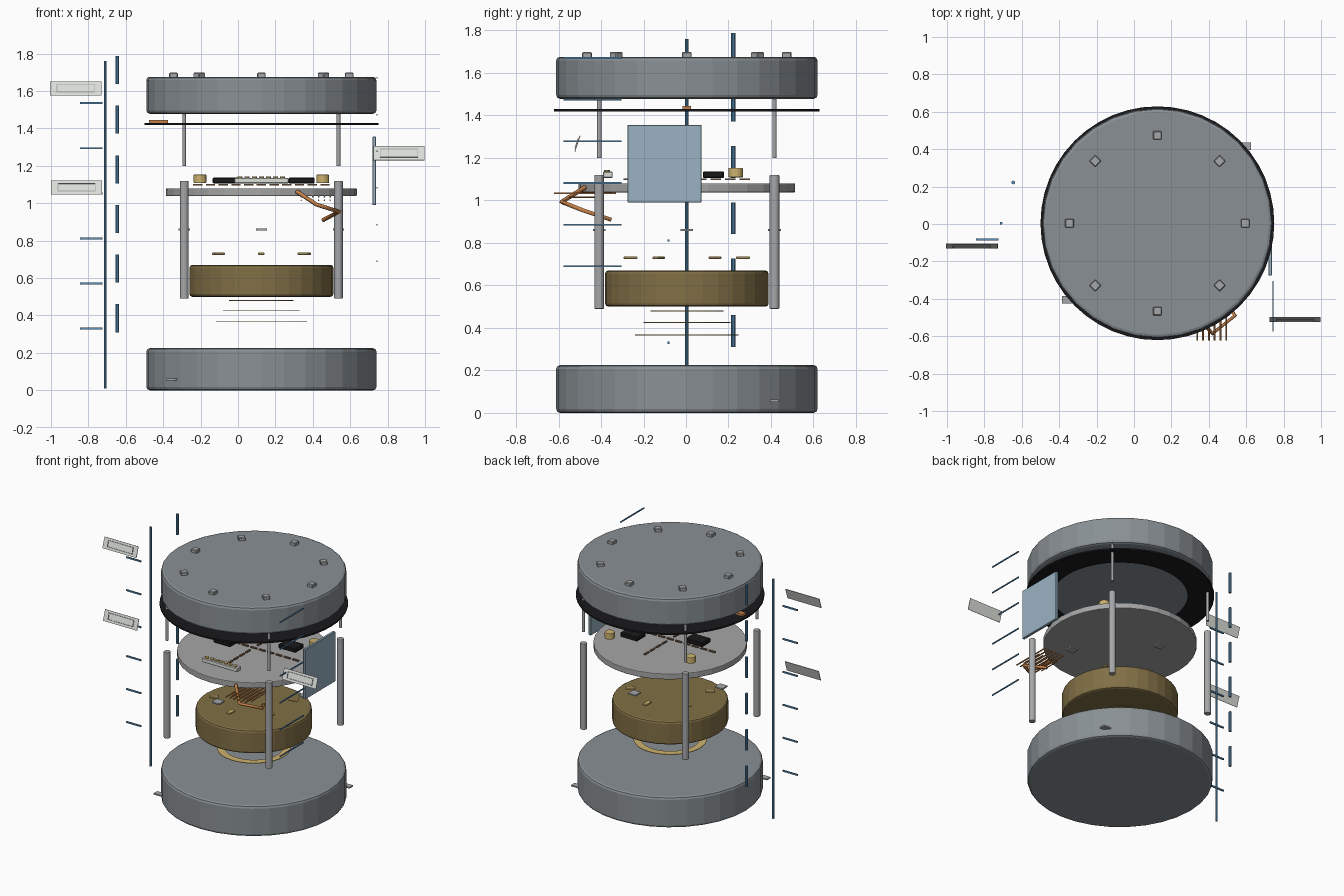
import bpy, bmesh
from math import pi, cos, sin, radians
from mathutils import Matrix, Vector

if "Cube" in bpy.data.objects:
    bpy.data.objects.remove(bpy.data.objects["Cube"])

CX, CY = 0.125, 0.004   # axis of the stacked device


def mat(name, r, g, b):
    m = bpy.data.materials.new(name)
    m.diffuse_color = (r, g, b, 1)
    m.use_nodes = True
    m.node_tree.nodes["Principled BSDF"].inputs["Base Color"].default_value = m.diffuse_color
    return m


STEEL = mat("steel", 0.25, 0.28, 0.30)
METAL = mat("metal", 0.38, 0.39, 0.40)
BLACK = mat("black", 0.01, 0.01, 0.012)
BOARD = mat("board", 0.38, 0.38, 0.38)
BRASS = mat("brass", 0.22, 0.16, 0.06)
GOLD = mat("gold", 0.62, 0.45, 0.16)
COPPER = mat("copper", 0.55, 0.22, 0.07)
TRACE = mat("trace", 0.22, 0.13, 0.07)
BLUE = mat("blue", 0.11, 0.30, 0.52)
PANEL = mat("panel", 0.32, 0.45, 0.55)
PALE = mat("pale", 0.72, 0.74, 0.70)


def finish(name, bm, material, bevel=0.0, segs=2):
    bmesh.ops.recalc_face_normals(bm, faces=bm.faces)
    me = bpy.data.meshes.new(name)
    bm.to_mesh(me)
    bm.free()
    ob = bpy.data.objects.new(name, me)
    bpy.context.collection.objects.link(ob)
    me.materials.append(material)
    if bevel:
        b = ob.modifiers.new("bevel", 'BEVEL')
        b.width, b.segments, b.limit_method = bevel, segs, 'ANGLE'
    return ob


def box(name, c, size, material, rot=None, bevel=0.0):
    bm = bmesh.new()
    m = Matrix.Translation(c) @ (rot or Matrix()) @ Matrix.Diagonal((*size, 1))
    bmesh.ops.create_cube(bm, size=1, matrix=m)
    return finish(name, bm, material, bevel, 1)


def cyl(name, x, y, z0, z1, r, material, n=32, bevel=0.0):
    bm = bmesh.new()
    bmesh.ops.create_cone(bm, cap_ends=True, segments=n, radius1=r, radius2=r,
                          depth=z1 - z0, matrix=Matrix.Translation((x, y, (z0 + z1) / 2)))
    return finish(name, bm, material, bevel)


def ring(name, z0, z1, r0, r1, material, n=48):
    bm = bmesh.new()
    loops = []
    for i in range(n):
        a = 2 * pi * i / n
        loops.append([bm.verts.new((CX + r * cos(a), CY + r * sin(a), z))
                      for r, z in ((r0, z0), (r1, z0), (r1, z1), (r0, z1))])
    for i in range(n):
        p, q = loops[i], loops[(i + 1) % n]
        for k in range(4):
            bm.faces.new((p[k], q[k], q[(k + 1) % 4], p[(k + 1) % 4]))
    return finish(name, bm, material)


def wire(name, pts, r, material):
    cu = bpy.data.curves.new(name, 'CURVE')
    cu.dimensions = '3D'
    cu.bevel_depth, cu.bevel_resolution, cu.use_fill_caps = r, 1, True
    s = cu.splines.new('POLY')
    s.points.add(len(pts) - 1)
    for p, co in zip(s.points, pts):
        p.co = (*co, 1)
    ob = bpy.data.objects.new(name, cu)
    bpy.context.collection.objects.link(ob)
    cu.materials.append(material)


def rz(a):
    return Matrix.Rotation(a, 4, 'Z')


# Housing: base, lid, seal
cyl("base_shell", CX, CY, 0, 0.225, 0.615, STEEL, bevel=0.018)
cyl("lid_shell", CX, CY, 1.478, 1.676, 0.615, STEEL, bevel=0.018)
ring("seal_ring", 1.419, 1.430, 0.45, 0.625, BLACK)
box("seal_contact", (-0.425, CY, 1.437), (0.1, 0.04, 0.016), COPPER)

# Lid bolts
for i in range(8):
    a = i * pi / 4
    box("lid_bolt", (CX + 0.47 * cos(a), CY + 0.47 * sin(a), 1.685), (0.046, 0.046, 0.026),
        METAL, rz(a), 0.004)

# Corner standoffs and screws
for sx in (-1, 1):
    for sy in (-1, 1):
        x, y = CX + sx * 0.4125, CY + sy * 0.4125
        cyl("standoff", x, y, 0.49, 1.12, 0.023, METAL, 16, 0.004)
        cyl("screw", x, y, 1.2, 1.48, 0.01, METAL, 12)

# Spacer plates, and clips on the base
for i in range(4):
    a = i * pi / 2
    box("spacer_plate", (CX + 0.4125 * cos(a), CY + 0.4125 * sin(a), 0.86),
        (0.06, 0.06, 0.01), METAL, rz(a))
box("base_clip_left", (-0.355, -0.405, 0.057), (0.06, 0.04, 0.01), METAL)
box("base_clip_right", (0.595, 0.415, 0.057), (0.06, 0.04, 0.01), METAL)

# Inner drum with six contacts on top and three rings below
cyl("inner_drum", CX, CY, 0.5, 0.67, 0.385, BRASS, bevel=0.015)
for i in range(6):
    a = pi / 2 + i * pi / 3
    box("drum_contact", (CX + 0.265 * cos(a), CY + 0.265 * sin(a), 0.73),
        (0.065, 0.034, 0.012), GOLD, rz(a), 0.003)
for r, z in ((0.172, 0.48), (0.205, 0.425), (0.243, 0.366)):
    ring("coil_ring", z - 0.002, z + 0.002, r - 0.05, r, GOLD)

# Circuit board and components
cyl("circuit_board", CX, CY, 1.038, 1.08, 0.51, BOARD, bevel=0.005)
box("chip_left", (CX - 0.19, CY - 0.05, 1.121), (0.14, 0.1, 0.032), BLACK, bevel=0.005)
box("chip_right", (CX + 0.215, CY + 0.125, 1.121), (0.14, 0.1, 0.032), BLACK, bevel=0.005)
for s in (-1, 1):
    cyl("capacitor", CX + s * 0.328, CY + 0.23, 1.108, 1.153, 0.034, GOLD, 20, 0.004)
box("connector", (CX, CY - 0.372, 1.121), (0.29, 0.046, 0.03), PALE, bevel=0.004)
for i in range(7):
    cyl("connector_pin", CX + (i - 3) * 0.038, CY - 0.376, 1.13, 1.144, 0.014, GOLD, 10)
for i in range(-5, 6):
    box("trace_x", (CX + i * 0.068, CY, 1.1), (0.05, 0.014, 0.008), TRACE)
    if i and abs(i) < 5:
        box("trace_y", (CX, CY + i * 0.068, 1.1), (0.014, 0.05, 0.008), TRACE)

# Cable and comb of wires at the front
wire("cable", [(0.315, -0.475, 1.062), (0.42, -0.585, 0.993),
               (0.54, -0.49, 0.955), (0.455, -0.355, 0.91)], 0.011, COPPER)
for i in range(6):
    x = 0.338 + i * 0.031
    wire("ribbon_wire", [(x, -0.622, 1.034), (x, -0.33, 1.034)], 0.005, COPPER)
    wire("ribbon_wire_lower", [(x, -0.55, 1.016), (x, -0.39, 1.016)], 0.004, COPPER)

# Side panel
box("side_panel", (0.728, -0.101, 1.173), (0.02, 0.348, 0.366), PANEL, bevel=0.003)

# Guide lines: solid axis, dashed axis, leader ticks
cyl("axis_line", -0.71, CY, 0.01, 1.76, 0.008, BLUE, 10)
for i in range(6):
    z = 0.385 + i * 0.2655
    cyl("axis_dash", -0.646, 0.222, z - 0.075, z + 0.075, 0.01, BLUE, 10)
    box("leader_left", (-0.785, -0.083, 0.33 + i * 0.241), (0.12, 0.01, 0.01), BLUE)
    box("leader_right", (0.743, -0.44, 0.69 + i * 0.196), (0.007, 0.272, 0.008), BLUE)

# Blank tag plates, tilted back, each with a raised frame
for name, x, y, z in (("tag_upper", -0.868, -0.118, 1.614), ("tag_middle", -0.863, -0.118, 1.084),
                      ("tag_right", 0.861, -0.511, 1.267)):
    tilt = Matrix.Rotation(radians(-18), 4, 'X')
    c = Vector((x, y, z))
    box(name, c, (0.274, 0.004, 0.079), PALE, tilt)
    for s in (-1, 1):
        box(name + "_rail", c + tilt @ Vector((0, -0.004, s * 0.022)),
            (0.2, 0.005, 0.004), METAL, tilt)
        box(name + "_end", c + tilt @ Vector((s * 0.1, -0.004, 0)),
            (0.004, 0.005, 0.048), METAL, tilt)
